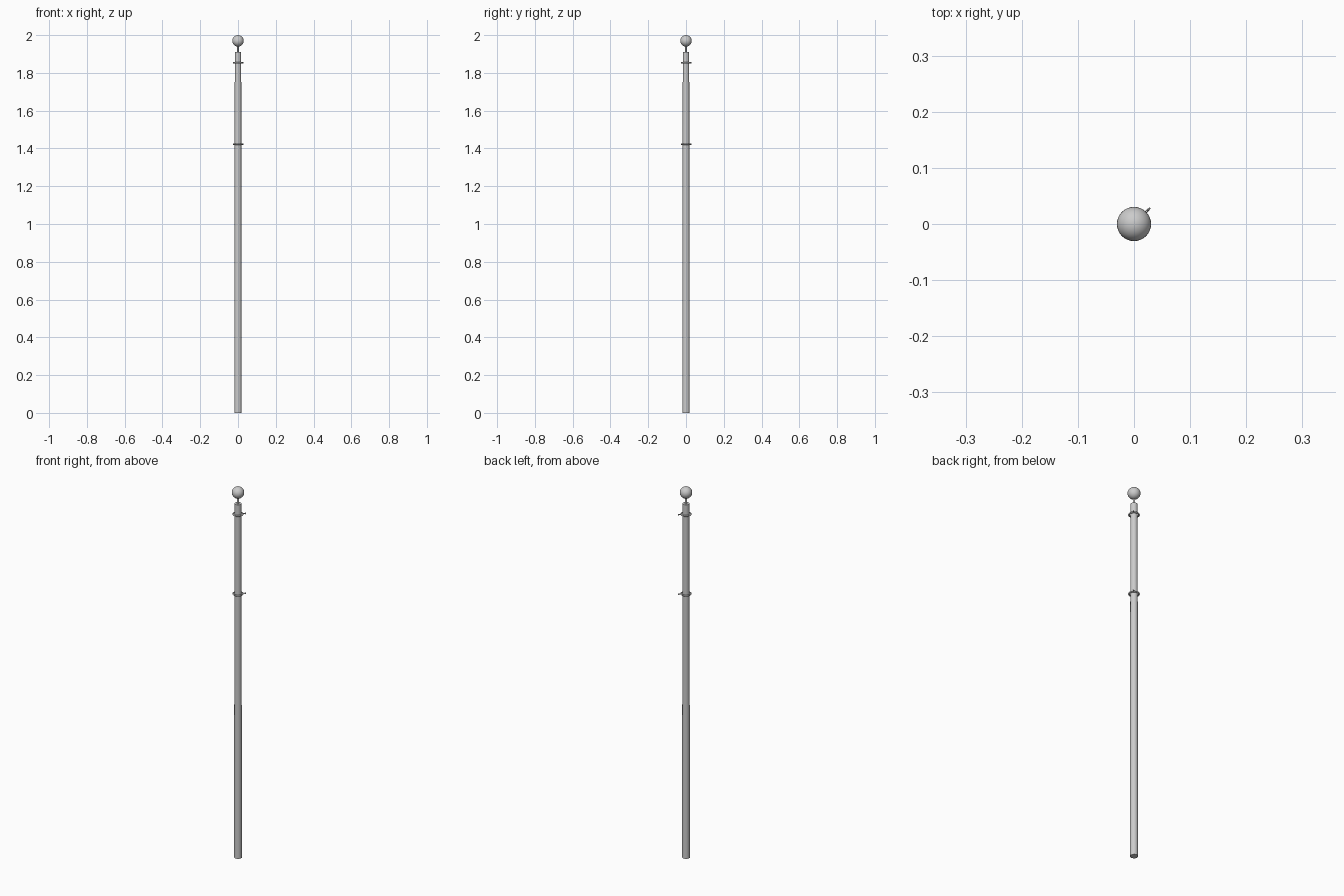
import bpy, math
from mathutils import Vector

if "Cube" in bpy.data.objects:
    bpy.data.objects.remove(bpy.data.objects["Cube"])


def finish(name):
    ob = bpy.context.object
    ob.name = name
    bpy.ops.object.shade_smooth_by_angle(angle=math.radians(40))
    return ob


# Slightly tapered main pole
bpy.ops.mesh.primitive_cone_add(vertices=24, radius1=0.0195, radius2=0.017,
                                depth=1.91, location=(0, 0, 0.955))
finish("pole")

# Thin spindle carrying the ball
bpy.ops.mesh.primitive_cylinder_add(vertices=16, radius=0.005, depth=0.05,
                                    location=(0, 0, 1.93))
finish("finial_spindle")

# Ball on top
bpy.ops.mesh.primitive_uv_sphere_add(segments=32, ring_count=16, radius=0.0305,
                                     location=(0, 0, 1.9695))
finish("finial_ball")

# Flag rings, each with a small clip pointing to the back right
diagonal = Vector((1, 1, 0)).normalized()
for label, z in (("upper", 1.853), ("lower", 1.423)):
    bpy.ops.mesh.primitive_torus_add(major_radius=0.0235, minor_radius=0.004,
                                     major_segments=32, minor_segments=10,
                                     location=(0, 0, z))
    finish(label + "_flag_ring")
    bpy.ops.mesh.primitive_cylinder_add(vertices=10, radius=0.002, depth=0.012,
                                        location=diagonal * 0.031 + Vector((0, 0, z)),
                                        rotation=(0, math.pi / 2, math.pi / 4))
    finish(label + "_clip_stem")
    bpy.ops.mesh.primitive_torus_add(major_radius=0.003, minor_radius=0.0014,
                                     major_segments=16, minor_segments=8,
                                     location=diagonal * 0.0365 + Vector((0, 0, z)),
                                     rotation=(math.pi / 2, 0, math.pi / 4))
    finish(label + "_clip_eye")
